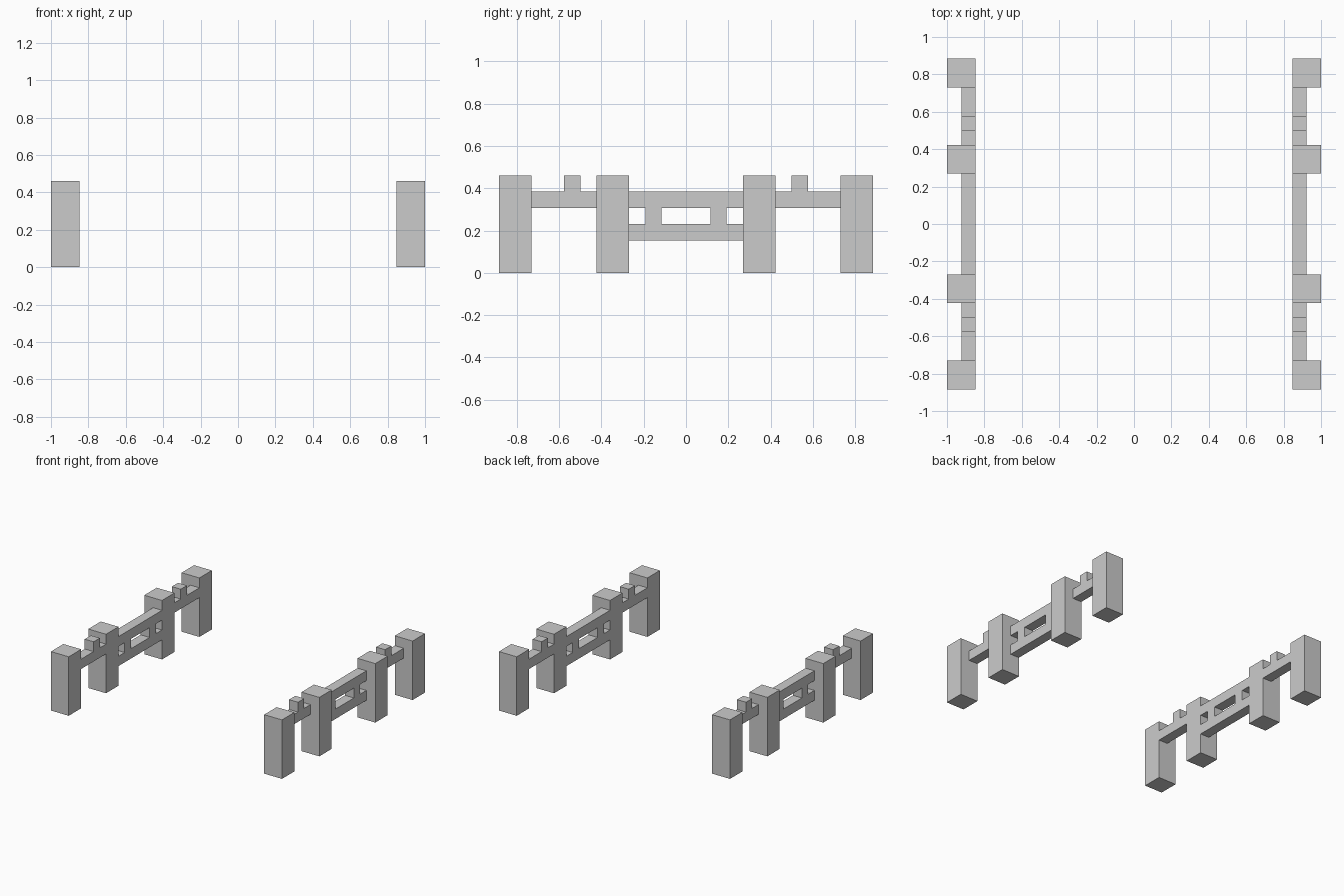
import bpy
import bmesh
from mathutils import Vector

if "Cube" in bpy.data.objects:
    bpy.data.objects.remove(bpy.data.objects["Cube"])

U = 2 / 26  # one block unit; the model is 26 units wide


def box(name, x, y, z):
    """Box spanning the given (min, max) ranges in block units."""
    bm = bmesh.new()
    bmesh.ops.create_cube(bm, size=1)
    centre = Vector([sum(r) / 2 * U for r in (x, y, z)])
    for v in bm.verts:
        v.co = Vector([c * (r[1] - r[0]) * U for c, r in zip(v.co, (x, y, z))])
    mesh = bpy.data.meshes.new(name)
    bm.to_mesh(mesh)
    bm.free()
    obj = bpy.data.objects.new(name, mesh)
    obj.location = centre
    bpy.context.collection.objects.link(obj)


def mirrored(r, s):
    return tuple(sorted((r[0] * s, r[1] * s)))


for side, sx in (("left", -1), ("right", 1)):
    outer = mirrored((11, 13), sx)
    inner = mirrored((11, 12), sx)

    for end, sy in (("front", -1), ("back", 1)):
        tag = f"{side}_{end}"
        # Square posts
        box(f"{tag}_end_post", outer, mirrored((9.5, 11.5), sy), (0, 6))
        box(f"{tag}_gate_post", outer, mirrored((3.5, 5.5), sy), (0, 6))
        # Short rail with its raised peg
        box(f"{tag}_short_rail", inner, mirrored((5.5, 9.5), sy), (4, 5))
        box(f"{tag}_peg", inner, mirrored((6.5, 7.5), sy), (5, 6))
        # Spacer between the two central rails
        box(f"{tag}_spacer", inner, mirrored((1.5, 2.5), sy), (3, 4))

    # Central double rail
    box(f"{side}_upper_rail", inner, (-3.5, 3.5), (4, 5))
    box(f"{side}_lower_rail", inner, (-3.5, 3.5), (2, 3))
